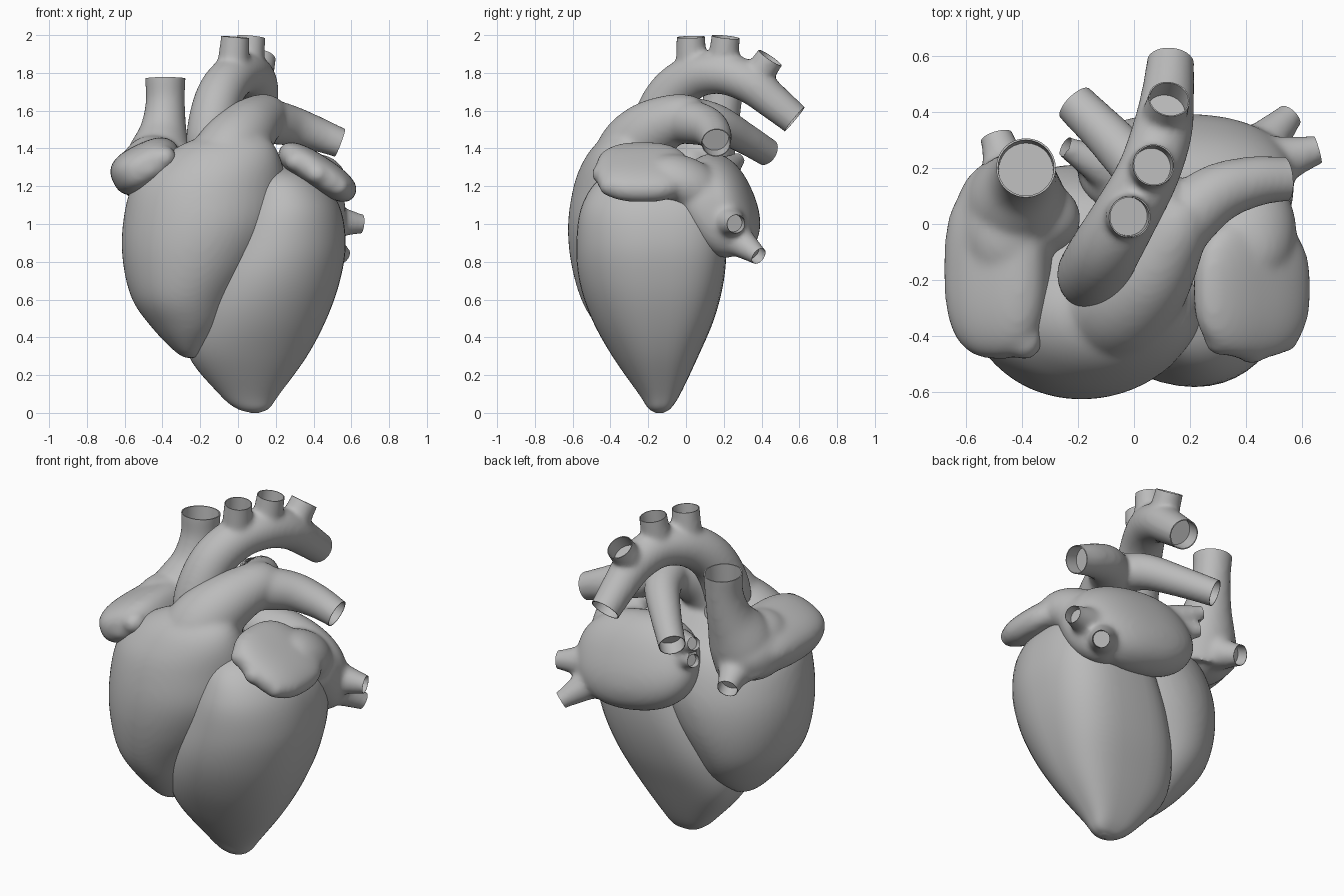
import bpy, bmesh, math
from mathutils import Vector, Matrix

cube = bpy.data.objects.get("Cube")
if cube:
    bpy.data.objects.remove(cube)

GREY = (0.5, 0.5, 0.5, 1)
mat = bpy.data.materials.new("matte grey")
mat.use_nodes = True
mat.diffuse_color = GREY
mat.node_tree.nodes["Principled BSDF"].inputs["Base Color"].default_value = GREY


def spline(points, steps=6):
    """Catmull-Rom interpolation of points of any dimension."""
    pts = [Vector(p) for p in points]
    pts = [2 * pts[0] - pts[1]] + pts + [2 * pts[-1] - pts[-2]]
    out = []
    for a, b, c, d in zip(pts, pts[1:], pts[2:], pts[3:]):
        for k in range(steps):
            t = k / steps
            out.append(0.5 * (2 * b + (c - a) * t + (2 * a - 5 * b + 4 * c - d) * t * t
                              + (3 * b - a - 3 * c + d) * t ** 3))
    return out + [pts[-2]]


def skin(bm, rings):
    """Closed surface through rings of points."""
    rows = [[bm.verts.new(p) for p in ring] for ring in rings]
    n = len(rows[0])
    faces = [bm.faces.new((r[i], r[(i + 1) % n], s[(i + 1) % n], s[i]))
             for r, s in zip(rows, rows[1:]) for i in range(n)]
    faces += [bm.faces.new(rows[0]), bm.faces.new(rows[-1])]
    bmesh.ops.recalc_face_normals(bm, faces=faces)


def circle(n=40, corner=1.0):
    """Unit circle; a corner power below 1 squares off the back half."""
    pts = [(math.cos(2 * math.pi * i / n), math.sin(2 * math.pi * i / n)) for i in range(n)]
    return [(math.copysign(abs(c) ** corner, c), s ** corner) if s > 0.001 else (c, s)
            for c, s in pts]


def loft(bm, sections, corner=1.0):
    """Stack of ovals given as z, x min, x max, y min, y max."""
    rings = []
    for z, x0, x1, y0, y1 in sections:
        rings.append([((x0 + x1) / 2 + c * (x1 - x0) / 2, (y0 + y1) / 2 + s * (y1 - y0) / 2, z)
                      for c, s in circle(48, corner)])
    skin(bm, rings)


def turned(origin, axis, profile):
    """Rings of (radius, offset) around an axis."""
    q = axis.to_track_quat('Z', 'Y')
    return [[origin + q @ Vector((c * r, s * r, h)) for c, s in circle(28)] for r, h in profile]


def tube(bm, path, bores=None):
    """Vessel along x, y, z, radius points; an open end is bored out later."""
    pts = [Vector(p) for p in path]
    if bores is not None:
        d = (pts[-1] - pts[-2]).xyz.normalized()
        end, r = pts[-1].xyz, pts[-1][3]
        pts.append(Vector((*(end + d * 0.05), r)))
        skin(bores, turned(end, d, [(0.002, -r), (r * 0.9, -r), (r * 0.92, 0),
                                    (r * 1.4, 0), (r * 1.4, 0.1), (0.002, 0.1)]))
    pts = spline(pts)
    rings = []
    for i, p in enumerate(pts):
        d = pts[min(i + 1, len(pts) - 1)].xyz - pts[max(i - 1, 0)].xyz
        rings += turned(p.xyz, d, [(p[3], 0)])
    skin(bm, rings)


def blob(bm, centre, radii, turn=(0, 0, 0), power=2.0):
    """Rounded mass; a higher power makes it boxier."""
    verts = bmesh.ops.create_icosphere(bm, subdivisions=4, radius=1)["verts"]
    rot = Matrix.Rotation(math.radians(turn[2]), 3, 'Z') @ \
        Matrix.Rotation(math.radians(turn[1]), 3, 'Y') @ Matrix.Rotation(math.radians(turn[0]), 3, 'X')
    for v in verts:
        k = sum(abs(c) ** power for c in v.co) ** (1 / power)
        v.co = Vector(centre) + rot @ Vector([c / k * r for c, r in zip(v.co, radii)])


def make(name, bm):
    mesh = bpy.data.meshes.new(name)
    bm.to_mesh(mesh)
    bm.free()
    obj = bpy.data.objects.new(name, mesh)
    bpy.context.collection.objects.link(obj)
    mesh.materials.append(mat)
    return obj


def finish(obj):
    bpy.ops.object.select_all(action='DESELECT')
    obj.select_set(True)
    bpy.context.view_layer.objects.active = obj
    bpy.ops.object.shade_smooth_by_angle(angle=math.radians(40))


def fuse(name, bm, bores, smooth=10):
    """Merge the masses into one soft skin, then cut the vessel mouths."""
    obj, cutter = make(name, bm), make(name + "_bores", bores)
    cutter.hide_render = True
    remesh = obj.modifiers.new("Merge", 'REMESH')
    remesh.mode, remesh.voxel_size = 'VOXEL', 0.014
    soft = obj.modifiers.new("Soften", 'SMOOTH')
    soft.factor, soft.iterations = 0.5, smooth
    cut = obj.modifiers.new("Mouths", 'BOOLEAN')
    cut.operation, cut.solver, cut.object = 'DIFFERENCE', 'EXACT', cutter
    bpy.context.view_layer.update()
    baked = bpy.data.meshes.new_from_object(obj.evaluated_get(bpy.context.evaluated_depsgraph_get()))
    obj.modifiers.clear()
    obj.data = baked
    baked.materials.clear()
    baked.materials.append(mat)
    bpy.data.objects.remove(cutter)
    finish(obj)


# Left ventricle with the apex
bm = bmesh.new()
loft(bm, spline([(0, 0.07, 0.11, -0.16, -0.12), (0.025, -0.01, 0.165, -0.2, -0.08),
                 (0.1, -0.1, 0.22, -0.25, -0.03), (0.3, -0.26, 0.365, -0.39, 0.065),
                 (0.5, -0.27, 0.47, -0.5, 0.15), (0.7, -0.21, 0.54, -0.565, 0.2),
                 (0.9, -0.12, 0.57, -0.58, 0.215), (1.1, -0.03, 0.535, -0.55, 0.2),
                 (1.25, 0.04, 0.42, -0.44, 0.15), (1.32, 0.17, 0.25, -0.2, -0.1)]), 0.66)
finish(make("left_ventricle", bm))

# Right ventricle rising into the pulmonary trunk and its two arteries
bm, bores = bmesh.new(), bmesh.new()
loft(bm, spline([(0.29, -0.28, -0.22, -0.28, -0.18), (0.33, -0.34, -0.18, -0.35, -0.08),
                 (0.45, -0.455, -0.07, -0.465, 0.06), (0.6, -0.56, 0.01, -0.555, 0.15),
                 (0.8, -0.61, 0.15, -0.61, 0.205), (1.0, -0.61, 0.25, -0.625, 0.2),
                 (1.2, -0.56, 0.26, -0.595, 0.11), (1.33, -0.43, 0.23, -0.545, -0.08),
                 (1.42, -0.3, 0.19, -0.48, -0.17), (1.48, -0.14, 0.12, -0.39, -0.25)]))
tube(bm, [(-0.1, -0.3, 1.2, 0.22), (-0.04, -0.28, 1.37, 0.2), (0.045, -0.19, 1.49, 0.165),
          (0.13, -0.04, 1.56, 0.13), (0.16, 0.05, 1.55, 0.118)])
tube(bm, [(0.13, -0.03, 1.55, 0.125), (0.28, 0.1, 1.52, 0.108), (0.42, 0.15, 1.475, 0.092),
          (0.54, 0.16, 1.43, 0.08)], bores)
tube(bm, [(0.12, -0.02, 1.57, 0.115), (0.05, 0.15, 1.54, 0.1), (-0.08, 0.3, 1.46, 0.085),
          (-0.21, 0.43, 1.38, 0.076)], bores)
fuse("right_ventricle_and_pulmonary_arteries", bm, bores, 16)

# Aorta: arch with three branches
bm, bores = bmesh.new(), bmesh.new()
tube(bm, [(-0.13, -0.18, 1.2, 0.13), (-0.145, -0.18, 1.45, 0.13), (-0.105, -0.1, 1.66, 0.125),
          (-0.03, 0.03, 1.775, 0.118), (0.05, 0.18, 1.8, 0.112), (0.1, 0.33, 1.75, 0.108),
          (0.12, 0.46, 1.65, 0.095), (0.13, 0.575, 1.555, 0.085)], bores)
for base, end in (((-0.03, 0.03, 1.8), (-0.015, 0.025, 1.99)),
                  ((0.05, 0.19, 1.8), (0.07, 0.21, 1.99)),
                  ((0.1, 0.35, 1.74), (0.125, 0.445, 1.88))):
    tube(bm, [(*base, 0.085), (*end, 0.076)], bores)
fuse("aorta", bm, bores)

# Right atrium: chamber, ear-shaped flap and the two great veins
bm, bores = bmesh.new(), bmesh.new()
blob(bm, (-0.45, 0.02, 1.27), (0.19, 0.22, 0.17))
blob(bm, (-0.36, 0.02, 1.29), (0.17, 0.14, 0.15))
blob(bm, (-0.45, -0.03, 1.33), (0.16, 0.2, 0.14))
blob(bm, (-0.485, -0.16, 1.305), (0.195, 0.32, 0.125), (0, -26, 0), 2.7)
for x, y, z in ((-0.54, -0.38, 1.25), (-0.47, -0.41, 1.29), (-0.39, -0.41, 1.35)):
    blob(bm, (x, y, z), (0.065, 0.075, 0.065))
tube(bm, [(-0.44, 0.02, 1.2, 0.2), (-0.415, 0.09, 1.36, 0.175), (-0.395, 0.155, 1.5, 0.125),
          (-0.385, 0.19, 1.64, 0.105), (-0.385, 0.2, 1.77, 0.108)], bores)
tube(bm, [(-0.43, 0.08, 1.26, 0.15), (-0.46, 0.21, 1.19, 0.085), (-0.49, 0.31, 1.15, 0.06)], bores)
fuse("right_atrium_and_great_veins", bm, bores, 16)

# Left atrium: chamber, ear-shaped flap and the four lung veins
bm, bores = bmesh.new(), bmesh.new()
blob(bm, (0.18, 0.19, 1.1), (0.385, 0.175, 0.275), (24, 10, 0), 2.3)
blob(bm, (0.41, 0.14, 1.05), (0.16, 0.15, 0.25), (34, 0, 0), 2.3)
blob(bm, (0.42, -0.23, 1.275), (0.235, 0.25, 0.09), (0, 33, 0), 2.6)
blob(bm, (0.42, 0.0, 1.22), (0.16, 0.22, 0.13), (-25, 20, 0))
for x, y, z in ((0.31, -0.41, 1.33), (0.42, -0.44, 1.265), (0.53, -0.4, 1.2)):
    blob(bm, (x, y, z), (0.06, 0.06, 0.055))
for base, end, r in (((0.46, 0.21, 1.02), (0.655, 0.265, 1.0), 0.052),
                     ((0.42, 0.24, 0.94), (0.555, 0.385, 0.83), 0.05),
                     ((-0.1, 0.2, 1.28), (-0.245, 0.275, 1.34), 0.04),
                     ((-0.1, 0.2, 1.2), (-0.235, 0.265, 1.23), 0.04)):
    tube(bm, [(*base, r * 2), (*end, r)], bores)
fuse("left_atrium_and_lung_veins", bm, bores, 14)
